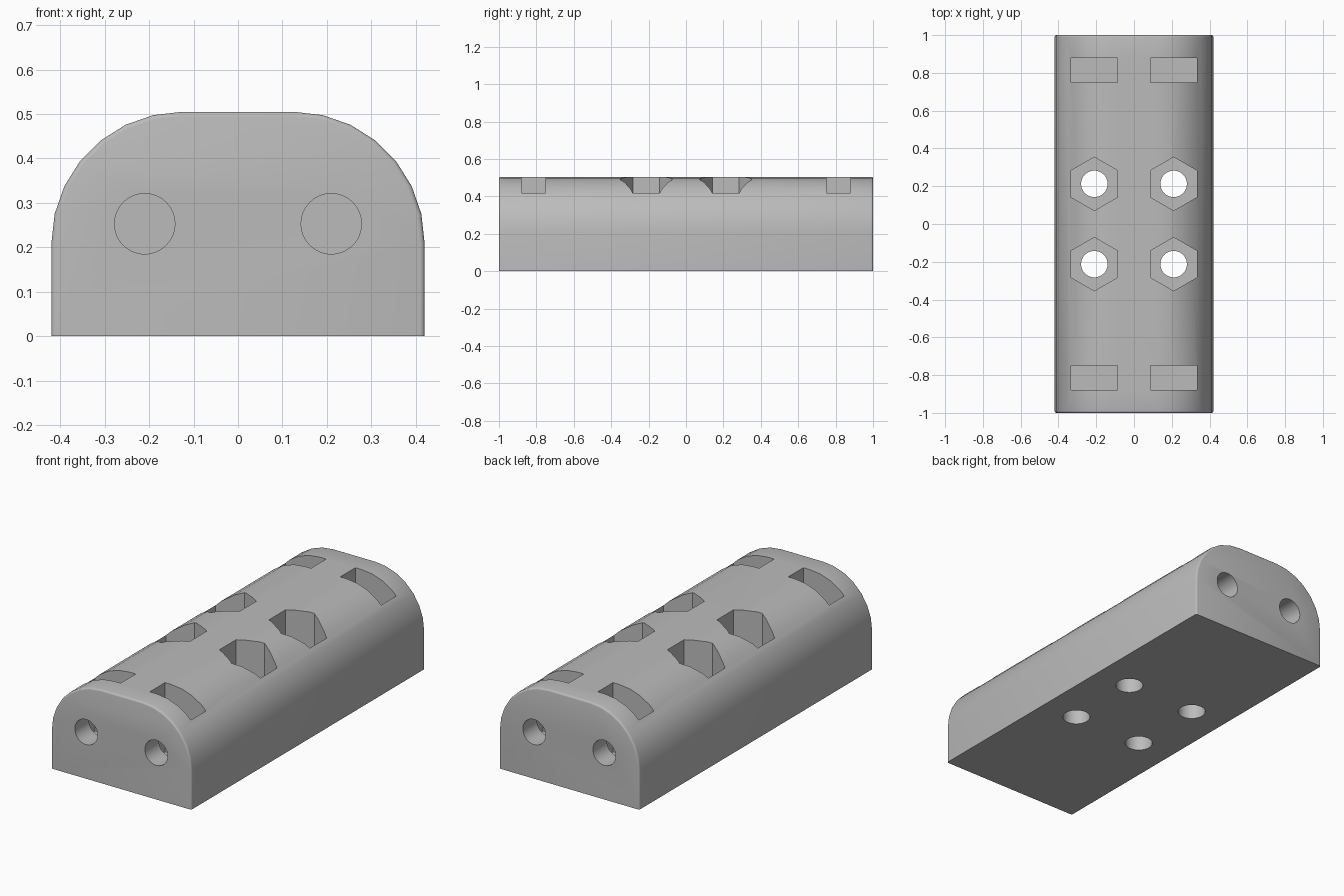
import bpy, bmesh, math

if "Cube" in bpy.data.objects:
    bpy.data.objects.remove(bpy.data.objects["Cube"])

grey = bpy.data.materials.new("plain_grey")
grey.diffuse_color = (0.5, 0.5, 0.5, 1)
grey.use_nodes = True
grey.node_tree.nodes["Principled BSDF"].inputs["Base Color"].default_value = grey.diffuse_color


def prism(name, outline, to_3d, vector):
    """Extrude a closed outline along a vector."""
    bm = bmesh.new()
    face = bm.faces.new([bm.verts.new(to_3d(a, b)) for a, b in outline])
    new = bmesh.ops.extrude_face_region(bm, geom=[face])["geom"]
    bmesh.ops.translate(bm, vec=vector,
                        verts=[v for v in new if isinstance(v, bmesh.types.BMVert)])
    bmesh.ops.recalc_face_normals(bm, faces=bm.faces)
    mesh = bpy.data.meshes.new(name)
    bm.to_mesh(mesh)
    bm.free()
    mesh.materials.append(grey)
    obj = bpy.data.objects.new(name, mesh)
    bpy.context.collection.objects.link(obj)
    return obj


def ring(cx, cy, r, n, start=0.0):
    return [(cx + r * math.cos(start + i * math.tau / n),
             cy + r * math.sin(start + i * math.tau / n)) for i in range(n)]


# Domed block: flat base, straight sides, rounded shoulders
arc = [(0.125 + 0.295 * math.cos(i * math.pi / 14),
        0.21 + 0.295 * math.sin(i * math.pi / 14)) for i in range(8)]
right = [(0.42, 0)] + arc
outline = right + [(-x, z) for x, z in reversed(right)]
block = prism("clamp_block", outline, lambda x, z: (x, -1, z), (0, 2, 0))

# Soften the end rims, leaving the base edge sharp
bm = bmesh.new()
bm.from_mesh(block.data)
rims = [e for e in bm.edges
        if abs(e.verts[0].co.y - e.verts[1].co.y) < 0.01
        and max(v.co.z for v in e.verts) > 0.01]
bmesh.ops.bevel(bm, geom=rims, offset=0.01, segments=3, profile=0.5, affect='EDGES')
bm.to_mesh(block.data)
bm.free()

cutters = []
for sx in (-1, 1):
    for sy in (-1, 1):
        cx, cy = sx * 0.21, sy * 0.2125
        # Vertical bolt hole and hexagonal nut pocket
        cutters.append(prism("bolt_hole", ring(cx, cy, 0.07, 48),
                             lambda x, y: (x, y, -0.1), (0, 0, 0.8)))
        cutters.append(prism("hex_pocket", ring(cx, cy, 0.1415, 6, math.pi / 6),
                             lambda x, y: (x, y, 0.25), (0, 0, 0.4)))
        # Blind hole from the end and the nut slot crossing it
        cutters.append(prism("end_hole", ring(cx, 0.253, 0.068, 48),
                             lambda x, z: (x, sy * 1.1, z), (0, -sy * 0.55, 0)))
        slot = [(cx + dx * 0.1225, sy * 0.815 + dy * 0.065)
                for dx, dy in ((-1, -1), (1, -1), (1, 1), (-1, 1))]
        cutters.append(prism("nut_slot", slot,
                             lambda x, y: (x, y, 0.13), (0, 0, 0.6)))

# Cut everything and discard the cutters
bpy.context.view_layer.objects.active = block
for cutter in cutters:
    cutter.hide_render = True
    mod = block.modifiers.new("cut", 'BOOLEAN')
    mod.operation = 'DIFFERENCE'
    mod.solver = 'EXACT'
    mod.object = cutter
    bpy.ops.object.modifier_apply(modifier=mod.name)
    bpy.data.objects.remove(cutter)

bpy.ops.object.select_all(action='DESELECT')
block.select_set(True)
bpy.ops.object.shade_smooth_by_angle(angle=math.radians(32))
